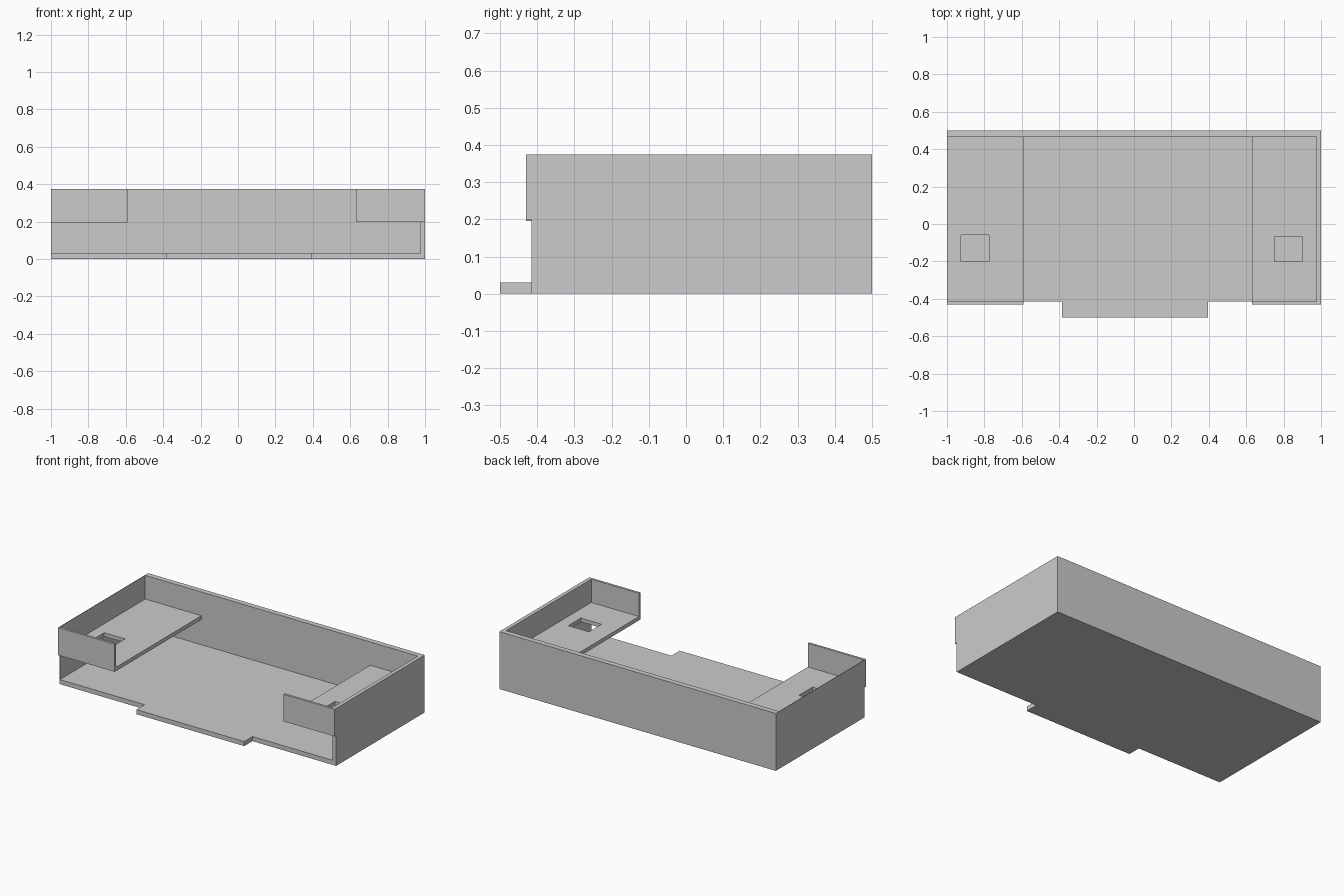
import bpy, bmesh

if "Cube" in bpy.data.objects:
    bpy.data.objects.remove(bpy.data.objects["Cube"])

BACK, FRONT, LIP_FRONT = 0.5, -0.415, -0.43
INNER_BACK, INNER_LEFT, INNER_RIGHT = 0.465, -0.997, 0.975
FLOOR, TOP = 0.03, 0.375


def finish(name, bm):
    bmesh.ops.recalc_face_normals(bm, faces=bm.faces[:])
    mesh = bpy.data.meshes.new(name)
    bm.to_mesh(mesh)
    bm.free()
    obj = bpy.data.objects.new(name, mesh)
    bpy.context.collection.objects.link(obj)
    return obj


def prism(name, outline, z0, z1):
    """Extrude a plan outline from z0 up to z1."""
    bm = bmesh.new()
    face = bm.faces.new([bm.verts.new((x, y, z0)) for x, y in outline])
    ext = bmesh.ops.extrude_face_region(bm, geom=[face], use_keep_orig=True)
    up = [g for g in ext["geom"] if isinstance(g, bmesh.types.BMVert)]
    bmesh.ops.translate(bm, verts=up, vec=(0, 0, z1 - z0))
    return finish(name, bm)


def rect(x0, x1, y0, y1):
    return [(x0, y0), (x1, y0), (x1, y1), (x0, y1)]


def holed_plate(name, outer, hole, z0, z1):
    """Rectangular plate with a rectangular through hole."""
    bm = bmesh.new()
    rings = [[bm.verts.new((x, y, z)) for x, y in pts]
             for pts, z in ((outer, z0), (outer, z1), (hole, z1), (hole, z0))]
    for a, b in zip(rings, rings[1:] + rings[:1]):
        for i in range(4):
            j = (i + 1) % 4
            bm.faces.new((a[i], a[j], b[j], b[i]))
    return finish(name, bm)


# U-shaped side and back walls
prism("outer_walls", [(-1, FRONT), (-1, BACK), (1, BACK), (1, FRONT),
                      (INNER_RIGHT, FRONT), (INNER_RIGHT, INNER_BACK),
                      (INNER_LEFT, INNER_BACK), (INNER_LEFT, FRONT)], 0, TOP)

# Floor with the projecting front tongue
prism("floor", [(INNER_LEFT, INNER_BACK), (INNER_LEFT, FRONT), (-0.385, FRONT),
                (-0.385, -0.5), (0.395, -0.5), (0.395, FRONT),
                (INNER_RIGHT, FRONT), (INNER_RIGHT, INNER_BACK)], 0, FLOOR)

# Raised shelves with square holes, and their front lips
sides = (
    ("left", (INNER_LEFT, -0.59), (-1, -0.59), (-0.925, -0.775, -0.2, -0.06), 0.195),
    ("right", (0.63, INNER_RIGHT), (0.63, 1), (0.75, 0.9, -0.2, -0.07), 0.198),
)
for side, shelf_x, lip_x, hole, z in sides:
    holed_plate(side + "_shelf", rect(*shelf_x, FRONT, INNER_BACK), rect(*hole), z, z + 0.025)
    prism(side + "_front_lip", rect(*lip_x, LIP_FRONT, FRONT), z, TOP)
